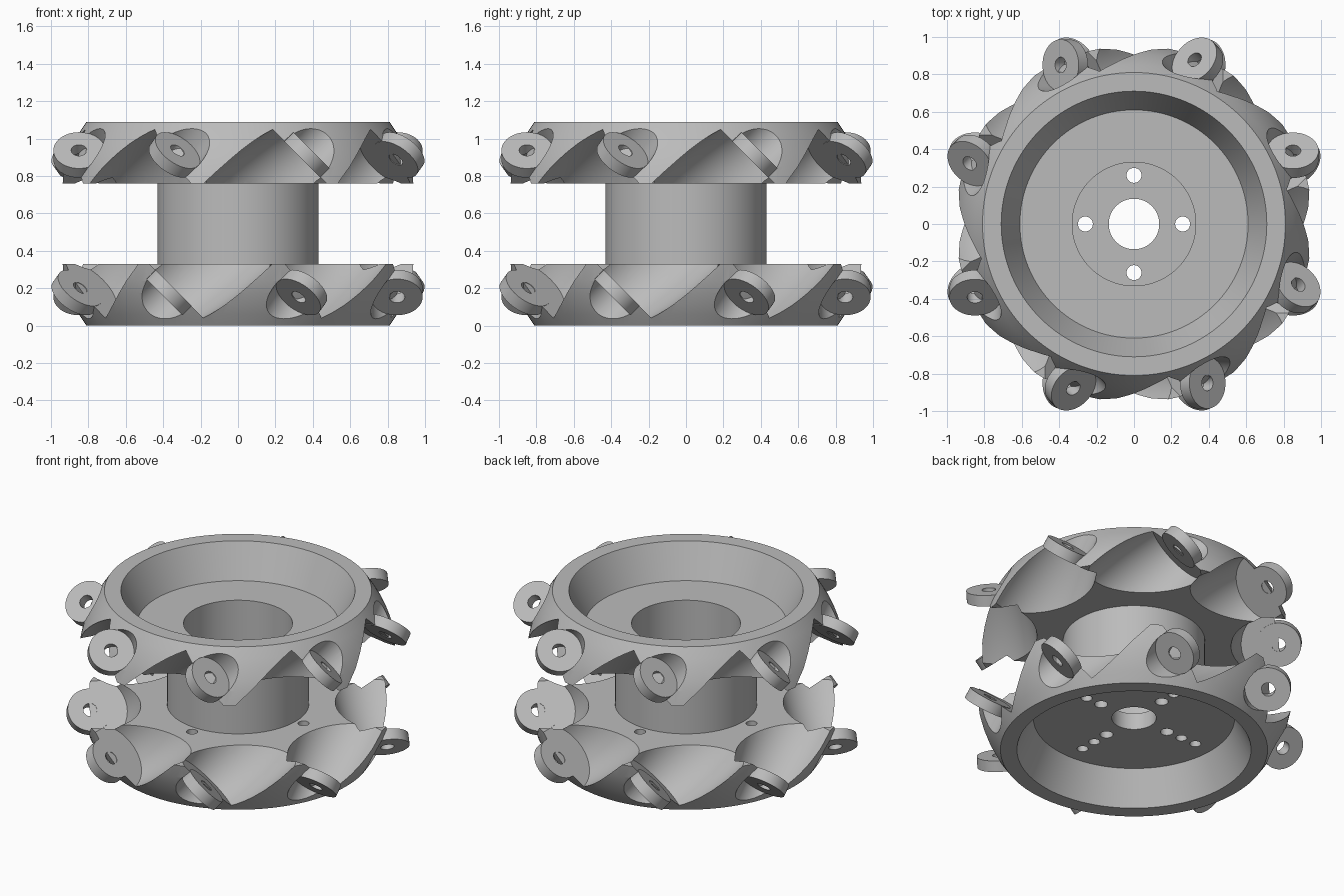
import bpy, bmesh, math
from mathutils import Matrix, Vector

cube = bpy.data.objects.get("Cube")
if cube:
    bpy.data.objects.remove(cube, do_unlink=True)

HEIGHT = 1.09         # overall height
AXIS_R = 0.85         # distance of roller axes from the wheel axis
LUG_S = 0.52          # lug position along a roller axis
LUG_T = 0.07          # lug thickness
LUG_R = 0.137
COUNT = 8

metal = bpy.data.materials.new("grey metal")
metal.use_nodes = True
grey = (0.5, 0.5, 0.5, 1)
metal.diffuse_color = grey
metal.node_tree.nodes["Principled BSDF"].inputs["Base Color"].default_value = grey


def revolve(name, profile, steps=64, matrix=Matrix()):
    """Spin a closed (radius, z) outline about z into a solid."""
    bm = bmesh.new()
    verts = [bm.verts.new((r, 0, z)) for r, z in profile]
    edges = [bm.edges.new((a, b)) for a, b in zip(verts, verts[1:] + verts[:1])
             if a.co.x > 0 or b.co.x > 0]
    bmesh.ops.spin(bm, geom=verts + edges, cent=(0, 0, 0), axis=(0, 0, 1),
                   angle=math.tau, steps=steps)
    bmesh.ops.remove_doubles(bm, verts=bm.verts, dist=1e-5)
    bmesh.ops.recalc_face_normals(bm, faces=bm.faces)
    bm.transform(matrix)
    mesh = bpy.data.meshes.new(name)
    bm.to_mesh(mesh)
    bm.free()
    mesh.materials.append(metal)
    ob = bpy.data.objects.new(name, mesh)
    bpy.context.collection.objects.link(ob)
    return ob


def rod(name, radius, z0, z1, matrix, steps=64):
    return revolve(name, [(0, z0), (radius, z0), (radius, z1), (0, z1)], steps, matrix)


def activate(ob):
    bpy.ops.object.select_all(action='DESELECT')
    ob.select_set(True)
    bpy.context.view_layer.objects.active = ob


def cut(ob, cutters):
    activate(ob)
    for c in cutters:
        mod = ob.modifiers.new("cut", 'BOOLEAN')
        mod.operation, mod.solver, mod.object = 'DIFFERENCE', 'EXACT', c
        bpy.ops.object.modifier_apply(modifier=mod.name)
        bpy.data.objects.remove(c, do_unlink=True)


def smooth(ob):
    activate(ob)
    bpy.ops.object.shade_smooth_by_angle(angle=math.radians(30))


def roller_frame(i):
    """Local z runs along the tilted axis of roller i."""
    return (Matrix.Rotation(i * math.tau / COUNT, 4, 'Z')
            @ Matrix.Translation((AXIS_R, 0, HEIGHT / 2))
            @ Matrix.Rotation(-math.pi / 4, 4, 'X'))


# Barrel outline of the roller pockets
end = LUG_S - LUG_T / 2 + 0.003
stations = [end * k / 10 for k in range(-10, 11)]
barrel = ([(0, -end)]
          + [(AXIS_R + 0.295 - math.hypot(AXIS_R, s * math.sqrt(0.5)), s) for s in stations]
          + [(0, end)])
flip = Matrix.Translation((0, 0, HEIGHT)) @ Matrix.Rotation(math.pi, 4, 'X')


def make_rim(name, bore, matrix, side):
    # Dished rim with a bulged outer flank
    flank = [(0.81, 0), (0.85, 0.06), (0.882, 0.115), (0.91, 0.175),
             (0.935, 0.24), (0.955, 0.33)]
    profile = [(bore, 0.22), (0.61, 0.22), (0.71, 0)] + flank + [(bore, 0.33)]
    rim = revolve(name, profile, 128, matrix)
    # Roller pockets and bolt clearances behind the lugs
    cutters = []
    for i in range(COUNT):
        frame = roller_frame(i)
        cutters.append(revolve("pocket_cutter", barrel, 64, frame))
        a, b = sorted((side * (LUG_S + LUG_T / 2 - 0.003), side * 0.95))
        cutters.append(rod("clearance_cutter", LUG_R + 0.003, a, b, frame))
    cut(rim, cutters)
    return rim


lower_rim = make_rim("lower_rim", 0.135, Matrix(), -1)
upper_rim = make_rim("upper_rim", 0.33, flip, 1)

# Mounting holes in the lower plate
holes = []
for q in range(4):
    for dist, radius in ((0.26, 0.04), (0.375, 0.034), (0.485, 0.034)):
        pos = Matrix.Rotation(q * math.pi / 2, 4, 'Z') @ Vector((dist, 0, 0))
        holes.append(rod("hole_cutter", radius, 0.1, 0.4, Matrix.Translation(pos), 32))
cut(lower_rim, holes)

# Hollow hub joining the two rims
hub = revolve("hub", [(0.33, 0.33), (0.43, 0.33), (0.43, 0.76), (0.33, 0.76)], 128)

for part in (lower_rim, upper_rim, hub):
    smooth(part)

# Bored lugs at both ends of every roller axis
for side, label in ((-1, "lower"), (1, "upper")):
    for i in range(COUNT):
        lo, hi = side * LUG_S - LUG_T / 2, side * LUG_S + LUG_T / 2
        smooth(revolve(f"{label}_lug_{i + 1}",
                       [(0.042, lo), (LUG_R, lo), (LUG_R, hi), (0.042, hi)],
                       48, roller_frame(i)))
